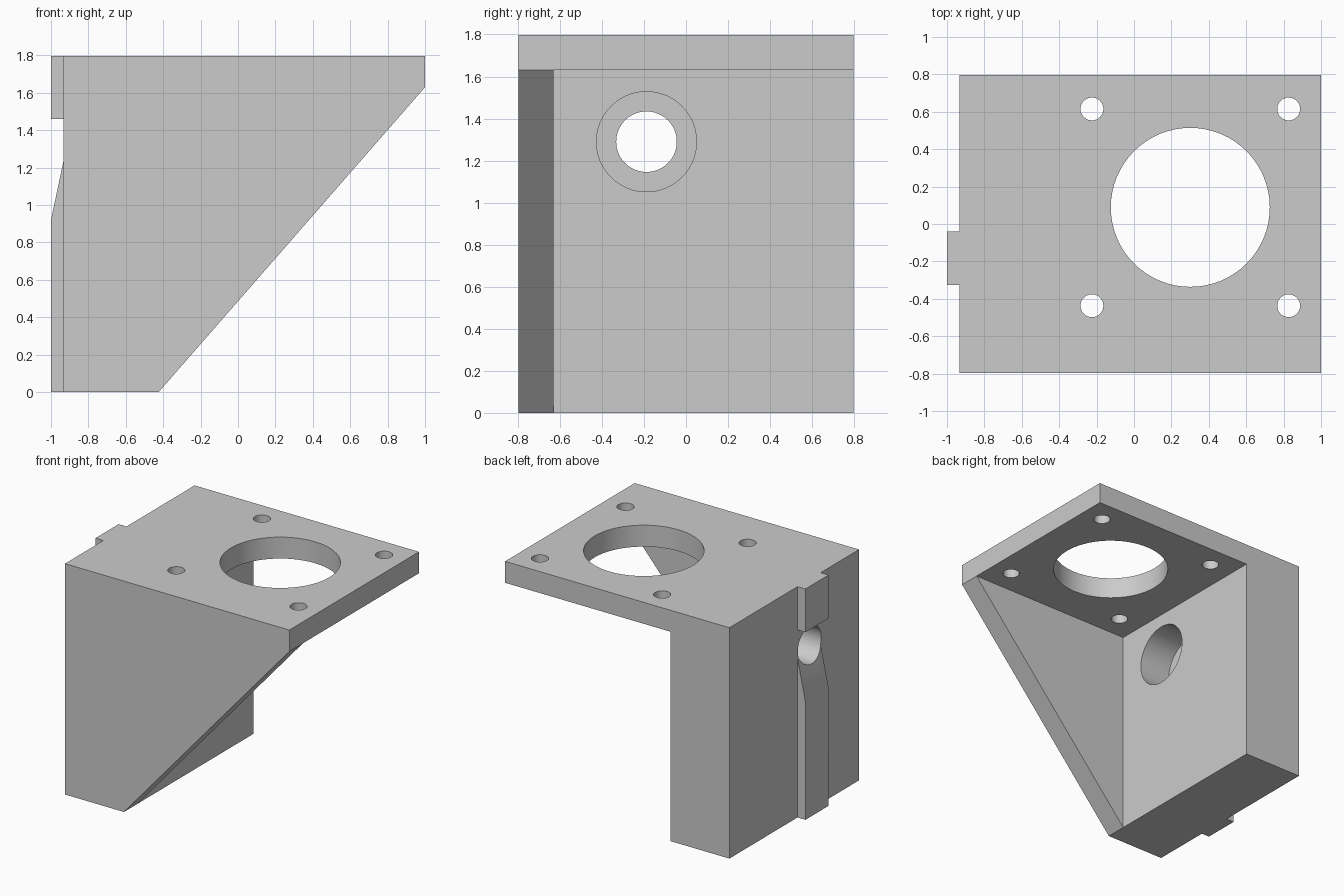
import bpy
import bmesh
import math
from mathutils import Matrix, Vector

cube = bpy.data.objects.get("Cube")
if cube:
    bpy.data.objects.remove(cube, do_unlink=True)

# Main dimensions
HALF_Y = 0.797
TOP = 1.797
PLATE_Z = 1.63       # underside of the top plate
BACK_X = -0.932      # outer face of the wall
WALL_X = -0.424      # inner face of the wall
RIB_Y = -0.63        # inner face of the gusset

grey = bpy.data.materials.new("plain grey")
grey.use_nodes = True
grey.diffuse_color = (0.6, 0.6, 0.6, 1)
grey.node_tree.nodes["Principled BSDF"].inputs["Base Color"].default_value = grey.diffuse_color


def finish(name, bm):
    bmesh.ops.recalc_face_normals(bm, faces=bm.faces)
    mesh = bpy.data.meshes.new(name)
    bm.to_mesh(mesh)
    bm.free()
    mesh.materials.append(grey)
    obj = bpy.data.objects.new(name, mesh)
    bpy.context.collection.objects.link(obj)
    return obj


def prism(name, outline, y0, y1):
    """Extrude an x-z outline along y."""
    bm = bmesh.new()
    face = bm.faces.new([bm.verts.new((x, y0, z)) for x, z in outline])
    new = bmesh.ops.extrude_face_region(bm, geom=[face])["geom"]
    bmesh.ops.translate(bm, vec=(0, y1 - y0, 0),
                        verts=[v for v in new if isinstance(v, bmesh.types.BMVert)])
    return finish(name, bm)


def cylinder(name, start, end, radius, sides=64):
    """Cylinder between two points."""
    a, b = Vector(start), Vector(end)
    turn = (b - a).to_track_quat("Z", "Y").to_matrix().to_4x4()
    bm = bmesh.new()
    bmesh.ops.create_cone(bm, cap_ends=True, segments=sides, radius1=radius,
                          radius2=radius, depth=(b - a).length,
                          matrix=Matrix.Translation((a + b) / 2) @ turn)
    return finish(name, bm)


def combine(target, tool, operation):
    tool.hide_render = True
    mod = target.modifiers.new(tool.name, "BOOLEAN")
    mod.operation = operation
    mod.solver = "EXACT"
    mod.object = tool
    bpy.context.view_layer.objects.active = target
    bpy.ops.object.modifier_apply(modifier=mod.name)
    bpy.data.objects.remove(tool, do_unlink=True)


# Bracket body: gusset silhouette at full depth, hollowed to wall, plate and gusset
bracket = prism("motor_bracket",
                [(BACK_X, 0), (WALL_X, 0), (1, PLATE_Z), (1, TOP), (BACK_X, TOP)],
                -HALF_Y, HALF_Y)
pocket = prism("pocket_cutter",
               [(WALL_X, -0.2), (1.2, -0.2), (1.2, PLATE_Z), (WALL_X, PLATE_Z)],
               RIB_Y, 1)
combine(bracket, pocket, "DIFFERENCE")

# Locating tongue on the back of the wall: ramped lower rail and upper block
inner = BACK_X + 0.034
lower = prism("lower_tongue",
              [(-1, 0), (-1, 0.92), (BACK_X, 1.24), (inner, 1.40), (inner, 0)],
              -0.325, -0.04)
upper = prism("upper_tongue",
              [(-1, 1.46), (-1, TOP), (inner, TOP), (inner, 1.46)],
              -0.325, -0.04)
for part in (lower, upper):
    combine(bracket, part, "UNION")

# Bolt hole through the wall, with a counterbore on the inner face
BOLT_Y, BOLT_Z = -0.188, 1.29
combine(bracket, cylinder("bolt_hole", (-1.2, BOLT_Y, BOLT_Z), (0, BOLT_Y, BOLT_Z), 0.144),
        "DIFFERENCE")
combine(bracket, cylinder("counterbore", (WALL_X - 0.27, BOLT_Y, BOLT_Z),
                          (0, BOLT_Y, BOLT_Z), 0.238), "DIFFERENCE")

# Motor opening with four screw holes in the plate
CX, CY, PITCH = 0.301, 0.089, 0.526
openings = [(CX, CY, 0.425)]
openings += [(CX + sx * PITCH, CY + sy * PITCH, 0.061) for sx in (-1, 1) for sy in (-1, 1)]
for x, y, r in openings:
    combine(bracket, cylinder("plate_hole", (x, y, 1.5), (x, y, 2), r), "DIFFERENCE")

# Smooth bores with sharp rims
bpy.ops.object.select_all(action="DESELECT")
bracket.select_set(True)
bpy.context.view_layer.objects.active = bracket
bpy.ops.object.shade_smooth_by_angle(angle=math.radians(30))
